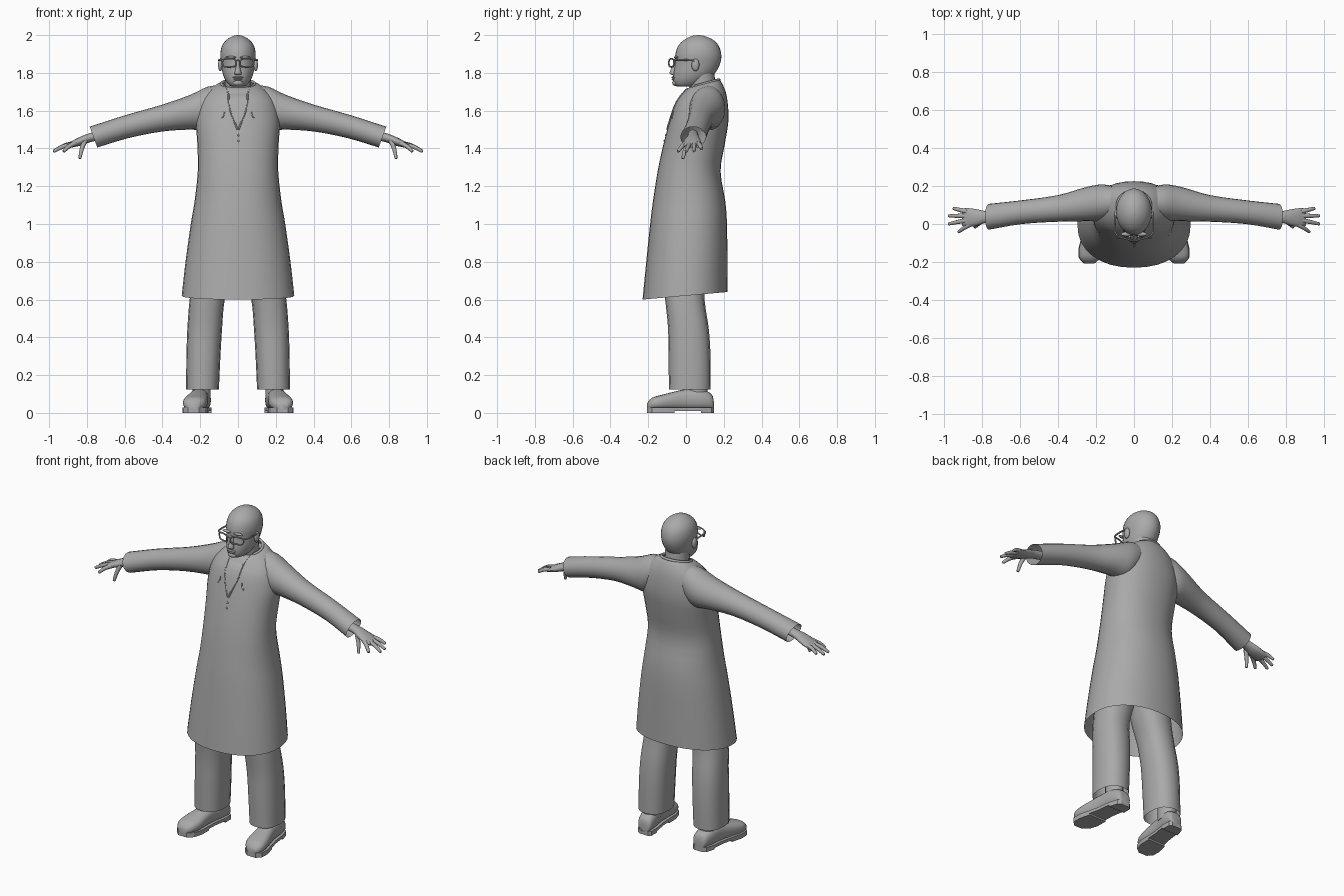
import bpy, bmesh, math
from mathutils import Vector
from mathutils.bvhtree import BVHTree

if "Cube" in bpy.data.objects:
    bpy.data.objects.remove(bpy.data.objects["Cube"])

grey = bpy.data.materials.new("plain_grey")
grey.diffuse_color = (0.4, 0.4, 0.4, 1)
grey.use_nodes = True
grey.node_tree.nodes["Principled BSDF"].inputs["Base Color"].default_value = grey.diffuse_color


def finish(name, bm, mirror=False, angle=50):
    bmesh.ops.recalc_face_normals(bm, faces=bm.faces)
    me = bpy.data.meshes.new(name)
    bm.to_mesh(me)
    bm.free()
    ob = bpy.data.objects.new(name, me)
    bpy.context.collection.objects.link(ob)
    me.materials.append(grey)
    bpy.ops.object.select_all(action='DESELECT')
    ob.select_set(True)
    bpy.context.view_layer.objects.active = ob
    bpy.ops.object.shade_smooth_by_angle(angle=math.radians(angle))
    if mirror:
        ob.modifiers.new("mirror", 'MIRROR').use_mirror_merge = False
    return ob


def spline(a, b, c, d, t):
    return 0.5 * (2 * b + (c - a) * t + (2 * a - 5 * b + 4 * c - d) * t * t
                  + (3 * b - a - 3 * c + d) * t ** 3)


def loft(name, rings, n=24, p=2.0, steps=3, caps=(True, True), mirror=False):
    """Skin rings (centre, u axis, v axis) with superellipse sections."""
    rings = [[Vector(v) for v in r] for r in rings]
    fine = []
    for i in range(len(rings) - 1):
        q = [rings[max(0, min(len(rings) - 1, i + k))] for k in (-1, 0, 1, 2)]
        for s in range(steps):
            fine.append([spline(*[r[j] for r in q], s / steps) for j in range(3)])
    fine.append(rings[-1])
    bm = bmesh.new()
    loops = []
    for c, u, v in fine:
        row = []
        for k in range(n):
            a = 2 * math.pi * k / n
            x, y = [math.copysign(abs(w) ** (2 / p), w) for w in (math.cos(a), math.sin(a))]
            row.append(bm.verts.new(c + u * x + v * y))
        loops.append(row)
    for a, b in zip(loops, loops[1:]):
        for k in range(n):
            bm.faces.new((a[k], a[(k + 1) % n], b[(k + 1) % n], b[k]))
    for cap, row in zip(caps, (loops[0], loops[-1])):
        if cap:
            bm.faces.new(row)
    return finish(name, bm, mirror)


def upright(rows):
    """Rows (z, centre x, half width, front y, back y, back rise)."""
    return [((x, (f + b) / 2, z), (w, 0, 0), (0, (b - f) / 2, r)) for z, x, w, f, b, r in rows]


def tube(name, pts, r0, r1=None, n=8, steps=2, mirror=False):
    pts = [Vector(p) for p in pts]
    rings = []
    for i, p in enumerate(pts):
        d = (pts[min(i + 1, len(pts) - 1)] - pts[max(i - 1, 0)]).normalized()
        u = d.cross(Vector((0.13, 0.31, 0.94))).normalized()
        r = r0 + ((r1 or r0) - r0) * i / (len(pts) - 1)
        rings.append((p, u * r, d.cross(u) * r))
    return loft(name, rings, n, steps=steps, mirror=mirror)


def ball(name, loc, size, mirror=False):
    bm = bmesh.new()
    bmesh.ops.create_uvsphere(bm, u_segments=14, v_segments=8, radius=1)
    for v in bm.verts:
        v.co = Vector(loc) + Vector([a * b for a, b in zip(v.co, size)])
    return finish(name, bm, mirror)


# Long tunic body, open at the hem
tunic = loft("tunic_body", upright([
    (0.62, 0, 0.298, -0.23, 0.22, 0.02), (0.80, 0, 0.278, -0.212, 0.219, 0.015),
    (1.00, 0, 0.25, -0.19, 0.217, 0), (1.12, 0, 0.23, -0.175, 0.208, 0),
    (1.28, 0, 0.213, -0.15, 0.183, 0), (1.42, 0, 0.215, -0.12, 0.205, 0),
    (1.54, 0, 0.222, -0.088, 0.224, 0), (1.63, 0, 0.205, -0.06, 0.222, 0),
    (1.69, 0, 0.17, -0.03, 0.21, 0.01), (1.735, 0, 0.115, 0.0, 0.185, 0.02),
    (1.742, 0, 0.085, 0.02, 0.17, 0.02)]), n=32, p=2.2, caps=(False, False))

# Sleeves, with tilted cuffs
loft("sleeve", [((x + t, (f + b) / 2, (lo + hi) / 2), (0, (b - f) / 2, 0), (t, 0, (hi - lo) / 2))
                for x, f, b, lo, hi, t in (
    (0.08, 0.05, 0.19, 1.58, 1.735, 0), (0.16, 0.02, 0.208, 1.50, 1.727, 0),
    (0.25, 0.015, 0.195, 1.50, 1.685, 0), (0.40, 0.012, 0.152, 1.49, 1.632, 0),
    (0.58, 0.0, 0.125, 1.455, 1.575, 0.01), (0.745, -0.03, 0.106, 1.405, 1.515, 0.02))],
     n=20, caps=(True, False), mirror=True)

# Hands
loft("palm", [((x, y, z), (0, w, 0), (0, 0, h)) for x, y, z, w, h in (
    (0.70, 0.037, 1.475, 0.028, 0.025), (0.78, 0.037, 1.458, 0.031, 0.024),
    (0.83, 0.034, 1.44, 0.044, 0.024), (0.88, 0.034, 1.422, 0.05, 0.017),
    (0.905, 0.036, 1.412, 0.044, 0.011))], n=16, mirror=True)
for name, a, b in (
        ("index_finger", (0.86, 0.0, 1.428), (0.925, -0.043, 1.384)),
        ("middle_finger", (0.88, 0.02, 1.422), (0.978, 0.0, 1.384)),
        ("ring_finger", (0.88, 0.043, 1.422), (0.978, 0.043, 1.386)),
        ("little_finger", (0.88, 0.066, 1.424), (0.953, 0.083, 1.398)),
        ("thumb", (0.81, 0.01, 1.44), (0.838, -0.017, 1.346))):
    a, b = Vector(a), Vector(b)
    mid = a.lerp(b, 0.5) + Vector((0.003, 0, 0.005))
    tube(name, (a, mid, a.lerp(b, 0.93), b), 0.014, 0.006, mirror=True)

# Trousers
loft("trouser_leg", upright([
    (0.125, 0.188, 0.087, -0.09, 0.13, 0), (0.30, 0.183, 0.09, -0.093, 0.13, 0),
    (0.45, 0.176, 0.092, -0.095, 0.12, 0), (0.60, 0.163, 0.093, -0.11, 0.098, 0),
    (0.75, 0.13, 0.105, -0.12, 0.10, 0), (0.92, 0.11, 0.115, -0.10, 0.12, 0)]),
     n=16, p=2.4, caps=(False, True), mirror=True)

# Shoes: rows of (y, half width, height) from heel to toe
shoe = [(0.147, 0.026, 0.06), (0.135, 0.043, 0.10), (0.08, 0.052, 0.125), (0.0, 0.05, 0.125),
        (-0.06, 0.056, 0.113), (-0.13, 0.064, 0.095), (-0.18, 0.055, 0.08), (-0.207, 0.026, 0.05)]


def shoe_x(y):
    return 0.188 + (0.14 - y) * 0.14


loft("shoe_upper", [((shoe_x(y), y, 0.008 + h / 2), (w, 0, 0), (0, 0, h / 2 - 0.008))
                    for y, w, h in shoe], n=20, p=2.5, mirror=True)
loft("ankle", upright([(z, 0.193, 0.048, 0.0, 0.115, 0) for z in (0.08, 0.2)]), n=16, mirror=True)
for name, part, low in (("heel", shoe[:3], 0.0), ("front_sole", shoe[4:], 0.0), ("arch", shoe[2:5], 0.01)):
    bm = bmesh.new()
    edge = [(shoe_x(y) + w + 0.003, y) for y, w, h in part]
    edge += [(shoe_x(y) - w - 0.003, y) for y, w, h in reversed(part)]
    face = bm.faces.new([bm.verts.new((x, y, low)) for x, y in edge])
    up = bmesh.ops.extrude_face_region(bm, geom=[face])["geom"]
    bmesh.ops.translate(bm, vec=(0, 0, 0.028 - low), verts=[g for g in up if isinstance(g, bmesh.types.BMVert)])
    finish(name, bm, True, 30)

# Bald head and neck
loft("head", upright([
    (1.728, 0, 0.03, -0.045, 0.05, 0), (1.735, 0, 0.046, -0.06, 0.08, 0),
    (1.76, 0, 0.066, -0.068, 0.115, 0), (1.80, 0, 0.082, -0.066, 0.155, 0),
    (1.85, 0, 0.089, -0.058, 0.181, 0), (1.895, 0, 0.094, -0.057, 0.187, 0),
    (1.94, 0, 0.086, -0.043, 0.175, 0), (1.972, 0, 0.064, -0.014, 0.148, 0),
    (1.993, 0, 0.032, 0.025, 0.105, 0), (2.0, 0, 0.004, 0.06, 0.07, 0)]), n=28)
loft("neck", upright([(1.66, 0, 0.08, 0.03, 0.18, 0), (1.72, 0, 0.07, 0.02, 0.16, 0),
                      (1.80, 0, 0.07, 0.01, 0.15, 0)]), n=20)

# Facial features
loft("nose", upright([(1.79, 0, 0.017, -0.078, -0.05, 0), (1.80, 0, 0.018, -0.088, -0.05, 0),
                      (1.83, 0, 0.011, -0.076, -0.04, 0), (1.865, 0, 0.008, -0.062, -0.04, 0)]), n=10)
ball("upper_lip", (0, -0.066, 1.776), (0.03, 0.011, 0.005))
ball("lower_lip", (0, -0.066, 1.766), (0.024, 0.01, 0.006))
ball("chin", (0, -0.056, 1.747), (0.028, 0.017, 0.016))
ball("ear", (0.094, 0.05, 1.842), (0.012, 0.021, 0.033), True)
ball("brow", (0.038, -0.053, 1.882), (0.03, 0.012, 0.007), True)

# Glasses: rims, bridge and side arms
rim = [(0.047 + 0.036 * math.copysign(abs(math.cos(a)) ** 0.6, math.cos(a)),
        -0.077 + 0.014 * math.cos(a), 1.853 + 0.022 * math.copysign(abs(math.sin(a)) ** 0.6, math.sin(a)))
       for a in [math.pi * k / 8 for k in range(17)]]
tube("glasses_rim", rim, 0.0045, n=6, steps=1, mirror=True)
tube("glasses_bridge", ((-0.014, -0.088, 1.864), (0, -0.09, 1.867), (0.014, -0.088, 1.864)), 0.004, n=6)
tube("glasses_arm", ((0.08, -0.066, 1.868), (0.099, -0.045, 1.868), (0.1, 0.04, 1.866), (0.096, 0.065, 1.845)),
     0.005, n=6, mirror=True)

# Neckline details, laid on the tunic surface
tree = BVHTree.FromPolygons([v.co for v in tunic.data.vertices], [f.vertices for f in tunic.data.polygons])


def on_tunic(x, z, out=0.0):
    hit = tree.ray_cast(Vector((x, -1, z)), Vector((0, 1, 0)))[0]
    return Vector((x, (hit.y if hit else 0.02) - out, z))


bm = bmesh.new()
rows = [[bm.verts.new(on_tunic(s * w, z, 0.003)) for s in (-1, 0, 1)]
        for z, w in ((1.725, 0.042), (1.69, 0.046), (1.65, 0.045), (1.61, 0.044), (1.56, 0.024), (1.51, 0.003))]
for a, b in zip(rows, rows[1:]):
    for k in (0, 1):
        bm.faces.new((a[k], a[k + 1], b[k + 1], b[k]))
finish("open_chest", bm)
tube("neckline_edge", [on_tunic(x, z, 0.001) for x, z in (
    (0.062, 1.725), (0.05, 1.68), (0.047, 1.62), (0.026, 1.56), (0.003, 1.50))], 0.005, n=6, mirror=True)
tube("collar", [(0.088 * math.cos(a), 0.095 + 0.08 * math.sin(a), 1.742 + 0.022 * math.sin(a))
                for a in [math.pi * (k / 14 * 1.4 - 0.2) for k in range(15)]], 0.008, n=8)
for z in (1.47, 1.44):
    ball("button", on_tunic(0.003, z), (0.006, 0.004, 0.006))
tube("pocket_clip", [on_tunic(x, z, 0.001) for x, z in ((0.072, 1.595), (0.078, 1.57), (0.09, 1.56))],
     0.004, n=6, mirror=True)
